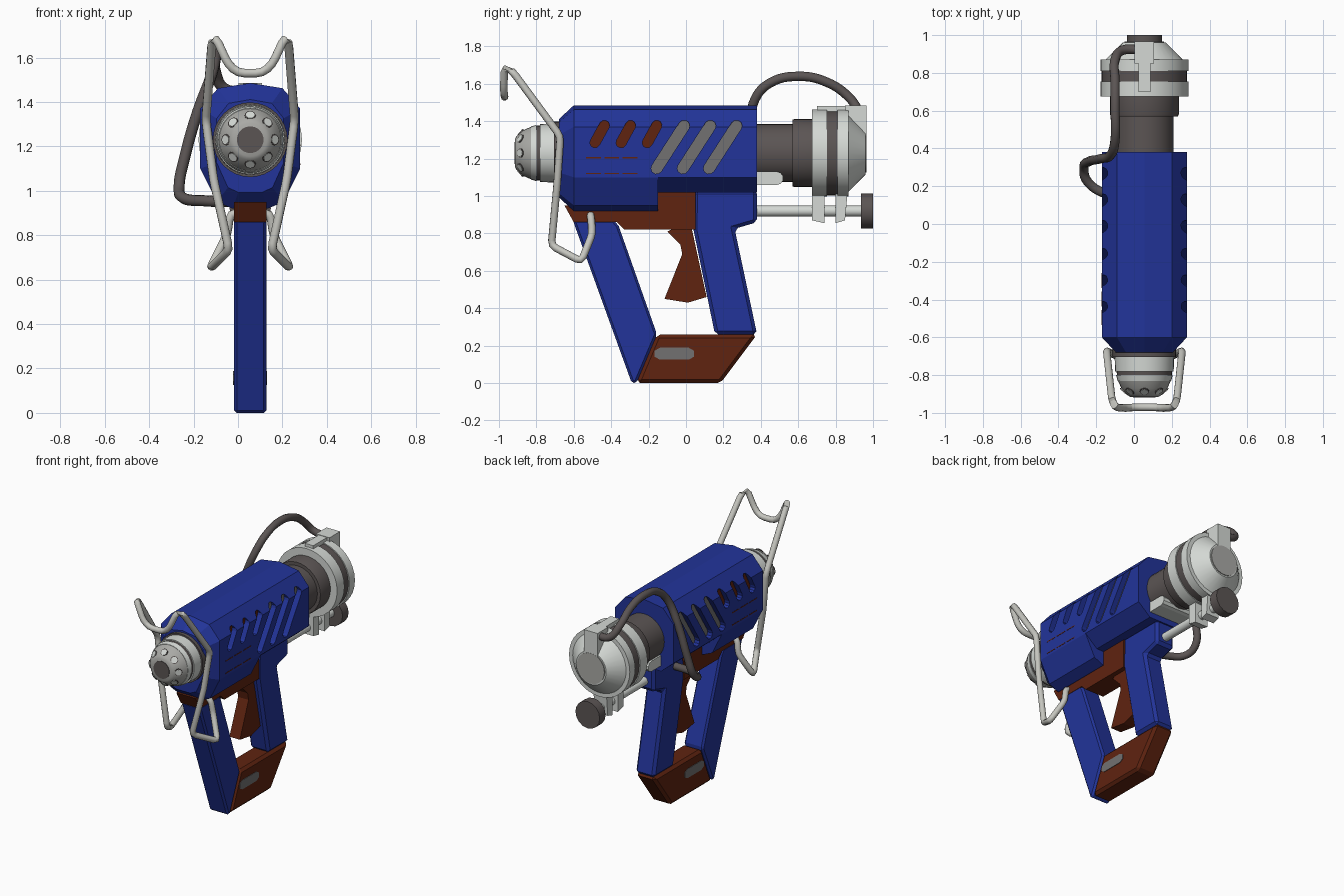
import bpy, bmesh, math
from mathutils import Vector, Matrix

if "Cube" in bpy.data.objects:
    bpy.data.objects.remove(bpy.data.objects["Cube"])

CX, BZ = 0.055, 1.23   # centre plane of the tool and barrel axis height


def material(name, rgb):
    m = bpy.data.materials.new(name)
    m.diffuse_color = (*rgb, 1)
    m.use_nodes = True
    m.node_tree.nodes["Principled BSDF"].inputs["Base Color"].default_value = m.diffuse_color
    return m


BLUE = material("blue shell", (0.016, 0.034, 0.32))
RUST = material("rust brown", (0.115, 0.017, 0.005))
LIGHT = material("light grey", (0.66, 0.69, 0.66))
WIRE = material("wire grey", (0.56, 0.56, 0.52))
STEEL = material("steel grey", (0.40, 0.40, 0.38))
DARK = material("dark grey", (0.105, 0.09, 0.088))
SLOT = material("slot grey", (0.17, 0.165, 0.165))


def select(ob):
    bpy.ops.object.select_all(action='DESELECT')
    ob.select_set(True)
    bpy.context.view_layer.objects.active = ob


def finish(name, bm, mat, smooth=False, bevel=0):
    bmesh.ops.recalc_face_normals(bm, faces=bm.faces)
    me = bpy.data.meshes.new(name)
    bm.to_mesh(me)
    bm.free()
    me.materials.append(mat)
    ob = bpy.data.objects.new(name, me)
    bpy.context.collection.objects.link(ob)
    if bevel:
        mod = ob.modifiers.new("bevel", 'BEVEL')
        mod.width, mod.segments, mod.limit_method = bevel, 1, 'ANGLE'
    if smooth:
        select(ob)
        bpy.ops.object.shade_smooth_by_angle(angle=math.radians(32))
    return ob


def loft(bm, rings):
    """Skin closed rings of points and cap both ends."""
    vs = [[bm.verts.new(p) for p in r] for r in rings]
    n = len(vs[0])
    for a, b in zip(vs, vs[1:]):
        for i in range(n):
            j = (i + 1) % n
            bm.faces.new((a[i], a[j], b[j], b[i]))
    bm.faces.new(vs[0])
    bm.faces.new(vs[-1][::-1])


def prism(name, pts, x0, x1, mat, bevel=0):
    """Side profile (y, z) extruded across x, measured from the centre plane."""
    bm = bmesh.new()
    loft(bm, [[(CX + x, y, z) for y, z in pts] for x in (x0, x1)])
    return finish(name, bm, mat, bevel=bevel)


def lathe(name, prof, mat, z=BZ, sides=32):
    """Profile of (y, radius) turned around an axis along y."""
    bm = bmesh.new()
    loft(bm, [[(CX + r * math.sin(2 * math.pi * i / sides), y,
                z + r * math.cos(2 * math.pi * i / sides)) for i in range(sides)]
              for y, r in prof])
    return finish(name, bm, mat, smooth=True)


def box(y0, y1, z0, z1):
    return [(y0, z0), (y1, z0), (y1, z1), (y0, z1)]


def capsule(a, b, r, n=5):
    ang = math.atan2(b[1] - a[1], b[0] - a[0])
    pts = []
    for c, start in ((b, -90), (a, 90)):
        for i in range(n + 1):
            t = ang + math.radians(start + 180 * i / n)
            pts.append((c[0] + r * math.cos(t), c[1] + r * math.sin(t)))
    return pts


def tube(name, pts, r, mat, smooth_path):
    cu = bpy.data.curves.new(name, 'CURVE')
    cu.dimensions, cu.bevel_depth, cu.bevel_resolution = '3D', r, 3
    cu.use_fill_caps = True
    pts = [Vector(p) for p in pts]
    if smooth_path:
        s = cu.splines.new('BEZIER')
        s.bezier_points.add(len(pts) - 1)
        for bp, p in zip(s.bezier_points, pts):
            bp.co = p
            bp.handle_left_type = bp.handle_right_type = 'AUTO'
        s.resolution_u = 6
    else:
        path = [pts[0]]                       # round every corner a little
        for a, p, b in zip(pts, pts[1:], pts[2:]):
            u, v = p + (a - p).normalized() * 0.03, p + (b - p).normalized() * 0.03
            path += [u, (u + v + 2 * p) / 4, v]
        path.append(pts[-1])
        s = cu.splines.new('POLY')
        s.points.add(len(path) - 1)
        for sp, p in zip(s.points, path):
            sp.co = (*p, 1)
    cu.materials.append(mat)
    ob = bpy.data.objects.new(name, cu)
    bpy.context.collection.objects.link(ob)
    select(ob)
    bpy.ops.object.convert(target='MESH')
    bpy.ops.object.shade_smooth_by_angle(angle=math.radians(50))


# Body shell: faceted section, tapered nose, raised underside at the back
top = [(0, 1.485), (.145, 1.462), (.225, 1.37), (.225, 1.10)]
front, rear = top + [(.15, .95), (.08, .92)], top + [(.13, 1.02), (.08, 1.02)]


def ring(half, y, sx=1, sz=1):
    full = half + [(-x, z) for x, z in half[:0:-1]]
    return [(CX + x * sx, y, 1.2 + (z - 1.2) * sz) for x, z in full]


bm = bmesh.new()
loft(bm, [ring(front, -.68, .67, .74), ring(front, -.60), ring(front, -.15),
          ring(rear, -.15), ring(rear, .38)])
bmesh.ops.remove_doubles(bm, verts=bm.verts, dist=1e-4)
body = finish("body_shell", bm, BLUE)

# Slanted side slots, cut in and backed with coloured plates
for k in range(3):
    y = .14 * k
    for pts, mat, label in (
            (capsule((-.487 + y, 1.285), (-.436 + y, 1.378), .027), RUST, "small_slot"),
            (capsule((-.157 + y, 1.148), (-.010 + y, 1.376), .030), SLOT, "large_slot")):
        for side in (-1, 1):
            cut = prism("slot_cutter", pts, side * .185, side * .3, BLUE)
            mod = body.modifiers.new("slot", 'BOOLEAN')
            mod.operation, mod.object, mod.solver = 'DIFFERENCE', cut, 'EXACT'
            select(body)
            bpy.ops.object.modifier_apply(modifier=mod.name)
            bpy.data.objects.remove(cut)
            prism(label + "_floor", pts, side * .181, side * .188, mat)
    # fine trim lines below the small slots
    for side in (-1, 1):
        for z in (1.12, 1.205):
            prism("trim_line", box(-.535 + y * .7, -.455 + y * .7, z - .003, z + .003),
                  side * .22, side * .2265, RUST)

# Handle frame
W = .073
prism("guard_rail", [(-.65, .95), (-.60, .86), (-.37, .86), (-.33, .82), (.05, .82),
                     (.05, 1.03), (-.15, 1.03), (-.15, .95)], -W, W, RUST)
prism("front_grip", [(-.605, .87), (-.385, .87), (-.36, .84), (-.155, .26), (-.265, 0), (-.29, 0)],
      -W, W, BLUE, .018)
prism("rear_grip", [(.045, 1.03), (.38, 1.03), (.38, .86), (.26, .825), (.38, .26), (.155, .26),
                    (.04, .82)], -W, W, BLUE, .018)
prism("handle_base", [(-.155, .26), (.38, .26), (.185, 0), (-.265, 0)], -W, W, RUST, .018)
prism("trigger", [(-.1, .81), (-.06, .83), (.03, .83), (.11, .46), (.01, .43), (-.115, .45),
                  (-.02, .69), (-.03, .74)], -.04, .04, RUST)
for side in (-1, 1):
    prism("base_plate", capsule((-.14, .157), (.015, .157), .032, 3),
          side * .07, side * .0765, SLOT)

# Front nozzle
lathe("nozzle_collar", [(-.66, .168), (-.705, .168)], DARK)
lathe("nozzle_sleeve", [(-.69, .158), (-.78, .155)], LIGHT)
lathe("nozzle_seal", [(-.77, .148), (-.805, .145)], DARK)
lathe("nozzle_ring", [(-.80, .15), (-.83, .142)], LIGHT)
lathe("nozzle_dome", [(-.825, .142), (-.87, .122), (-.905, .092), (-.915, .075)], STEEL)
lathe("nozzle_bore", [(-.90, .060), (-.918, .060)], DARK)
for k in range(8):
    a = math.tau * k / 8
    n = Vector((math.sin(a), -1.15, math.cos(a))).normalized()
    c = Vector((CX + .109 * math.sin(a), -.886, BZ + .109 * math.cos(a)))
    for r, h, mat, label in ((.025, .004, DARK, "vent_rim"), (.020, .009, LIGHT, "vent_hole")):
        bm = bmesh.new()
        bmesh.ops.create_cone(bm, cap_ends=True, segments=12, radius1=r, radius2=r, depth=h,
                              matrix=Matrix.Translation(c) @ n.to_track_quat('Z', 'Y').to_matrix().to_4x4())
        finish(label, bm, mat)

# Rear barrel and end cap
lathe("barrel", [(.36, .155), (.58, .155)], DARK)
lathe("barrel_collar", [(.57, .178), (.58, .182), (.69, .182)], DARK)
prism("barrel_saddle", capsule((.37, 1.095), (.485, 1.095), .036), -.13, .13, LIGHT)
lathe("cap_front_ring", [(.675, .233), (.755, .233)], LIGHT)
lathe("cap_band", [(.75, .226), (.815, .226)], DARK)
lathe("cap_rear_ring", [(.81, .233), (.87, .233)], LIGHT)
lathe("cap_cone", [(.865, .21), (.96, .115)], LIGHT)
lathe("cap_end", [(.955, .105), (.966, .105)], STEEL)
prism("cap_strap", box(.70, .88, 1.44, 1.482), -.032, .032, LIGHT)
prism("hose_mount", [(.86, 1.36), (.965, 1.30), (.965, 1.485), (.85, 1.485)], -.052, .052, LIGHT)

# Feed rod with clamps and knob
lathe("feed_rod", [(.36, .029), (.95, .029)], LIGHT, .92, 16)
lathe("rod_knob", [(.935, .093), (1.0, .093)], DARK, .92, 16)
prism("front_clamp", [(.675, .87), (.74, .855), (.74, 1.03), (.675, 1.03)], -.05, .05, LIGHT)
prism("rear_clamp", [(.80, .855), (.85, .87), (.865, 1.03), (.80, 1.03)], -.05, .05, LIGHT)

# Hose looping from the end cap down the left side
tube("hose", [(.05, .92, 1.45), (-.06, .92, 1.46), (-.1, .87, 1.53), (-.1, .75, 1.61),
              (-.1, .6, 1.64), (-.1, .45, 1.605), (-.12, .37, 1.52), (-.18, .345, 1.36),
              (-.24, .33, 1.15), (-.265, .3, 1.02), (-.25, .23, .97), (-.15, .16, .955),
              (0, .14, .95)], .025, DARK, True)

# Bent wire sight and hook, mirrored around the centre plane
half = [(.055, -.970, 1.53), (.10, -.975, 1.57), (.155, -.97, 1.69), (.172, -.93, 1.67),
        (.20, -.672, 1.32), (.165, -.69, 1.05), (.095, -.72, .735), (.18, -.56, .65),
        (.105, -.50, .80), (.09, -.51, .90)]
path = [(CX - x, y, z) for x, y, z in half[::-1]] + [(CX + x, y, z) for x, y, z in half]
path = [(CX - .03, -.51, .90)] + path + [(CX + .03, -.51, .90)]
tube("wire_frame", path, .02, WIRE, False)
